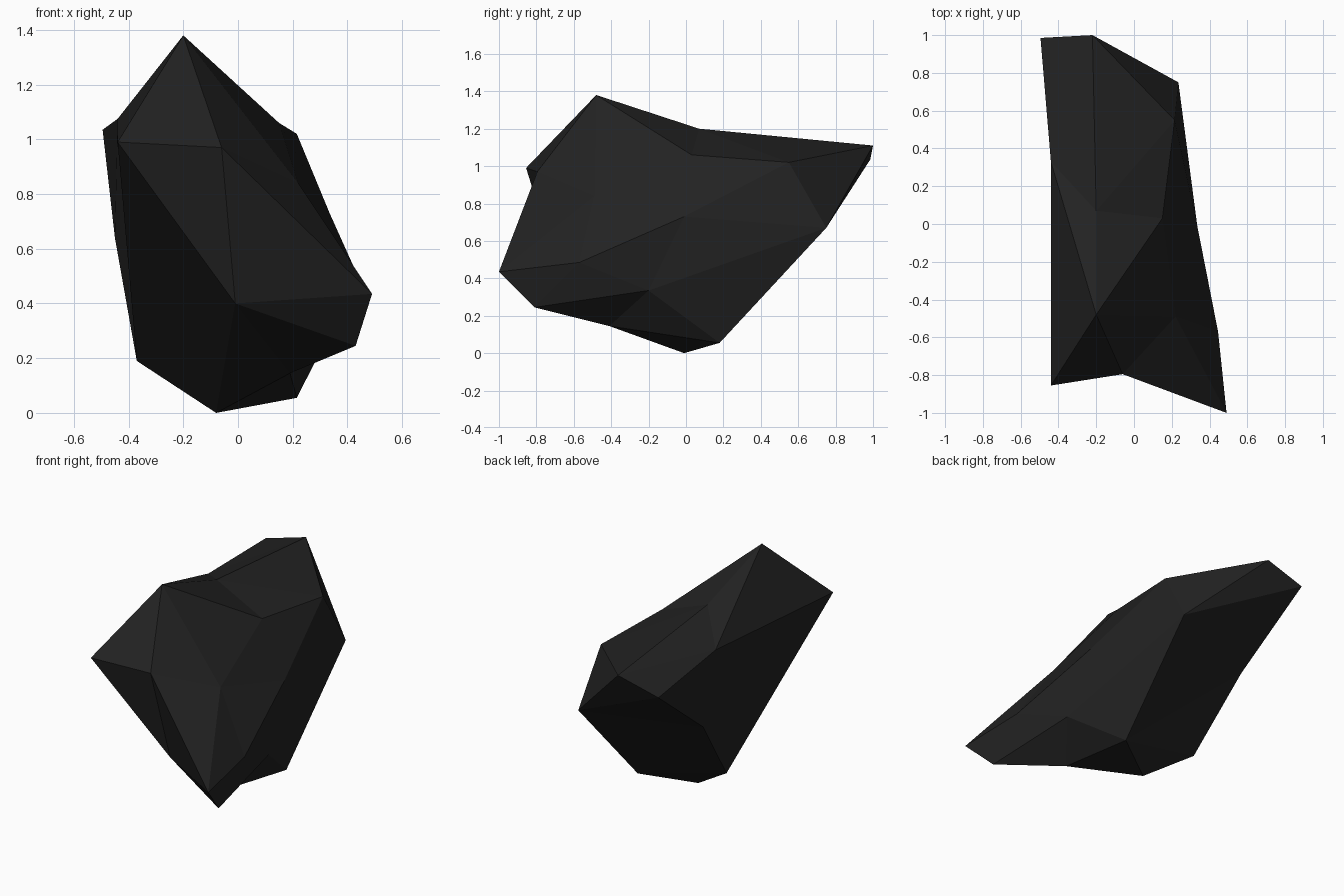
import bpy
import bmesh

default = bpy.data.objects.get("Cube")
if default:
    bpy.data.objects.remove(default, do_unlink=True)


def flat_material(name, colour):
    mat = bpy.data.materials.new(name)
    mat.use_nodes = True
    mat.diffuse_color = colour
    shader = mat.node_tree.nodes["Principled BSDF"]
    shader.inputs["Base Color"].default_value = colour
    shader.inputs["Roughness"].default_value = 0.9
    return mat


# Corners of the boulder, named by where they sit
corners = {
    # crest running from the peak to the back
    "peak": (-.2, -.48, 1.38),
    "saddle": (-.2, .07, 1.2),
    "tail": (-.22, 1, 1.11),
    "tail_side": (-.495, .985, 1.035),
    # upper shoulders on both sides
    "shoulder": (-.44, .33, 1.075),
    "ledge": (.15, .03, 1.06),
    "ledge_back": (.215, .55, 1.02),
    "flank_back": (.235, .75, .67),
    # brow and chin at the front
    "brow": (-.44, -.855, .99),
    "brow_mid": (-.06, -.795, .97),
    "hollow": (-.01, -.67, .4),
    "nose": (.49, -1, .435),
    "chin": (.43, -.81, .245),
    # flank on the +x side
    "cheek": (.22, -.49, .84),
    "flank_front": (.445, -.57, .485),
    "flank_mid": (.335, -.01, .73),
    "flank_low": (.357, -.2, .335),
    # foot and the -x side
    "foot": (-.08, -.01, 0),
    "foot_back": (.215, .18, .055),
    "foot_front": (.19, -.41, .145),
    "foot_side": (-.37, .12, .19),
    "side_mid": (-.45, .47, .64),
}

# Facets, each listed by its corners
facets = [
    # top
    "peak saddle ledge",
    "saddle ledge ledge_back tail",
    "peak shoulder saddle",
    "shoulder tail_side tail saddle",
    # back
    "ledge_back tail flank_back",
    "flank_back tail tail_side",
    "flank_back tail_side side_mid",
    "flank_back side_mid foot_back",
    "side_mid foot_side foot foot_back",
    # -x side
    "peak brow shoulder",
    "shoulder tail_side side_mid",
    "brow shoulder side_mid foot_side",
    # front
    "peak brow brow_mid",
    "brow brow_mid hollow",
    "brow hollow foot_side",
    "brow_mid nose hollow",
    "hollow nose chin",
    # underside
    "foot_side hollow foot",
    "hollow chin foot_front",
    "hollow foot foot_front",
    "foot_front foot foot_back",
    "foot_front foot_back flank_low",
    "chin foot_front flank_low",
    # +x side
    "nose chin flank_low flank_front",
    "flank_front flank_low flank_mid",
    "flank_mid flank_low flank_back",
    "flank_low foot_back flank_back",
    "nose flank_front cheek",
    "flank_front flank_mid cheek",
    "cheek flank_mid ledge",
    "flank_mid ledge ledge_back",
    "flank_mid ledge_back flank_back",
    "brow_mid nose cheek",
    "peak brow_mid cheek",
    "peak cheek ledge",
]

bm = bmesh.new()
verts = {name: bm.verts.new(co) for name, co in corners.items()}
for facet in facets:
    bm.faces.new([verts[name] for name in facet.split()])
bmesh.ops.triangulate(bm, faces=bm.faces[:])
bmesh.ops.recalc_face_normals(bm, faces=bm.faces[:])

mesh = bpy.data.meshes.new("boulder")
bm.to_mesh(mesh)
bm.free()
mesh.materials.append(flat_material("charcoal stone", (.016, .016, .016, 1)))
boulder = bpy.data.objects.new("boulder", mesh)
bpy.context.collection.objects.link(boulder)
